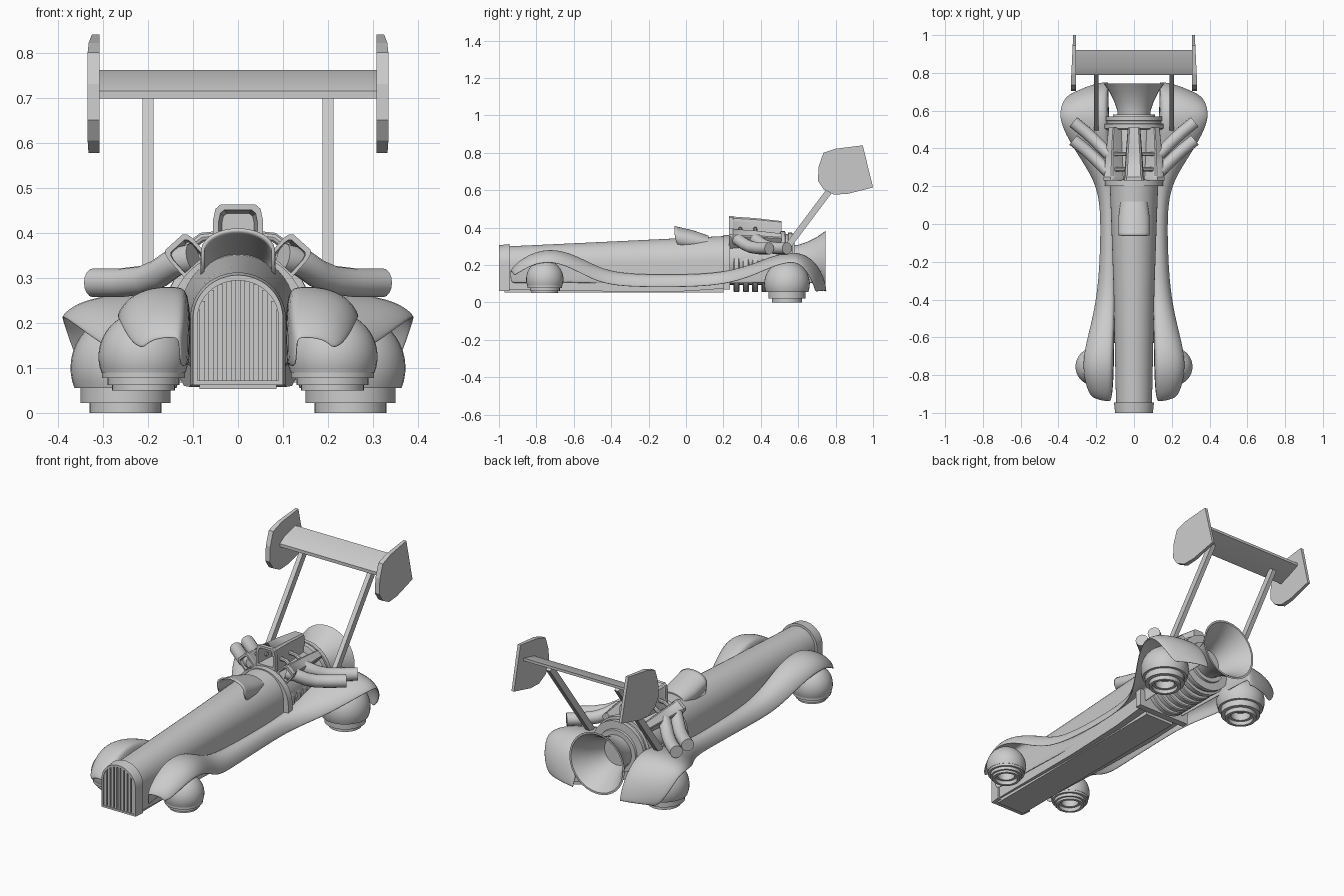
import bpy, bmesh, math
from mathutils import Vector, Matrix

if "Cube" in bpy.data.objects:
    bpy.data.objects.remove(bpy.data.objects["Cube"])

def make(name, verts, faces, mirror=False, angle=35, smooth=True):
    me = bpy.data.meshes.new(name)
    me.from_pydata([tuple(v) for v in verts], [], faces)
    bm = bmesh.new()
    bm.from_mesh(me)
    bmesh.ops.recalc_face_normals(bm, faces=bm.faces)
    bm.to_mesh(me)
    bm.free()
    ob = bpy.data.objects.new(name, me)
    bpy.context.collection.objects.link(ob)
    if mirror:
        ob.modifiers.new("mirror", 'MIRROR')
    if smooth:
        bpy.ops.object.select_all(action='DESELECT')
        ob.select_set(True)
        bpy.context.view_layer.objects.active = ob
        bpy.ops.object.shade_smooth_by_angle(angle=math.radians(angle))
    return ob

def loft(name, rings, closed=True, caps=(True, True), **kw):
    n = len(rings[0])
    verts = [p for r in rings for p in r]
    faces = []
    for i in range(len(rings) - 1):
        for j in range(n if closed else n - 1):
            k = (j + 1) % n
            faces.append((i*n + j, i*n + k, (i+1)*n + k, (i+1)*n + j))
    if caps[0]:
        faces.append(tuple(range(n)))
    if caps[1]:
        faces.append(tuple(range(len(verts) - n, len(verts))))
    return make(name, verts, faces, **kw)

def lathe(name, profile, centre, axis='Z', n=32, **kw):
    """profile: (radius, distance along axis)"""
    c = Vector(centre)
    rings = []
    for r, t in profile:
        ring = []
        for k in range(n):
            a = 2 * math.pi * k / n
            u, v = r * math.cos(a), r * math.sin(a)
            ring.append(c + Vector((u, v, t) if axis == 'Z' else (u, t, v)))
        rings.append(ring)
    return loft(name, rings, **kw)

def tube(name, pts, r, n=16, **kw):
    pts = [Vector(p) for p in pts]
    rings = []
    for i, p in enumerate(pts):
        d = (pts[min(i+1, len(pts)-1)] - pts[max(i-1, 0)]).normalized()
        s = d.cross(Vector((0, 0, 1))).normalized()
        u = s.cross(d)
        rings.append([p + r * (math.cos(2*math.pi*k/n) * s + math.sin(2*math.pi*k/n) * u)
                      for k in range(n)])
    return loft(name, rings, **kw)

def arch(y, w, zb, zs, zt, n=24):
    arc = [(w * math.cos(math.pi*k/n), y, zs + (zt - zs) * math.sin(math.pi*k/n))
           for k in range(n + 1)]
    return [(w, y, zb)] + arc + [(-w, y, zb)]

def box(name, x0, x1, y0, y1, z0, z1, **kw):
    return loft(name, [[(x0, y, z0), (x1, y, z0), (x1, y, z1), (x0, y, z1)]
                       for y in (y0, y1)], smooth=False, **kw)

# Long arched fuselage and floor
loft("body", [arch(-.95, .095, .07, .2, .3), arch(-.35, .108, .058, .21, .328),
              arch(0, .12, .06, .215, .345), arch(.21, .128, .075, .22, .355)])
box("floor_pan", -.085, .085, -.97, .2, .053, .075)

# Nose shell with recessed vertical grille
loft("nose_shell", [arch(-.945, .106, .062, .21, .312), arch(-1, .1, .062, .21, .306),
                    arch(-1, .09, .072, .21, .294), arch(-.975, .09, .072, .21, .294)])
for i in range(9):
    x = -.08 + .02 * i
    top = .21 + .084 * math.sqrt(max(0, 1 - (abs(x) / .09) ** 2))
    box("grille_bar", x - .007, x + .007, -.996, -.97, .07, top)

# Hooded air scoop on top of the fuselage
hood = loft("cockpit_hood", [arch(-.06, .082, .345, .36, .41), arch(-.045, .083, .31, .35, .405),
                             arch(.04, .082, .3, .33, .385), arch(.12, .07, .3, .32, .357)],
            closed=False, caps=(False, True))
m = hood.modifiers.new("shell", 'SOLIDIFY')
m.thickness, m.offset = .008, -1

# Sweeping fenders: y, inner x, outer x, crest z, lip z, outer sweep
stations = [
    (-.94, .13, .21, .165, .14, -.02), (-.9, .118, .24, .215, .155, 0),
    (-.8, .112, .268, .272, .212, 0), (-.7, .11, .268, .281, .215, 0),
    (-.6, .108, .245, .252, .175, 0), (-.5, .106, .22, .2, .12, 0),
    (-.4, .105, .2, .16, .09, 0), (-.25, .105, .182, .145, .08, 0),
    (0, .11, .174, .145, .08, 0), (.15, .115, .184, .153, .09, 0),
    (.25, .12, .222, .17, .107, 0), (.35, .125, .285, .198, .138, 0),
    (.45, .13, .35, .24, .185, 0), (.55, .135, .395, .266, .218, 0),
    (.63, .138, .39, .258, .205, .015), (.7, .14, .37, .205, .14, .04),
    (.735, .14, .34, .13, .085, .05), (.75, .14, .31, .06, .055, .06)]
rows = []
for y, xi, xo, zc, zo, k in stations:
    w, d = xo - xi, zc - zo
    rows.append([(xi, y, min(.1, zc - .01)), (xi, y, zc - .15 * d), (xi + .12 * w, y, zc),
                 (xi + .5 * w, y - .25 * k, zc), (xi + .85 * w, y - .72 * k, zc - .35 * d),
                 (xo, y - k, zo)])
fender = loft("fender", rows, closed=False, caps=(False, False), mirror=True, angle=60)
m = fender.modifiers.new("shell", 'SOLIDIFY')
m.thickness, m.offset = .01, 0
m = fender.modifiers.new("round", 'SUBSURF')
m.levels = m.render_levels = 2

# Hover pods: a ball with stepped rings and a hollow underside
def pod(name, x, y, zc, r, steps, bottom):
    low = math.asin((steps[0][1] - zc) / r)
    prof = [(max(.001, r * math.cos(a)), r * math.sin(a) + zc) for a in
            [math.pi/2 + (low - math.pi/2) * k / 14 for k in range(15)]]
    for i, (rad, z) in enumerate(steps):
        prof.append((rad, z))
        prof.append((rad, steps[i+1][1] if i + 1 < len(steps) else bottom))
    rl = steps[-1][0]
    prof += [(rl * .8, bottom), (rl * .8, bottom + .02), (rl * .62, bottom + .02),
             (rl * .62, bottom + .06)]
    lathe(name, prof, (x, y, 0), mirror=True)

pod("front_hover_pod", .21, -.755, .125, .1, [(.092, .09), (.08, .078), (.07, .062)], .05)
pod("rear_hover_pod", .25, .54, .1, .122, [(.1, .055), (.08, .022)], 0)

# Engine drum, collars and lower ribs
AX = (0, 0, .222)
lathe("engine_drum", [(.128, .2), (.128, .5), (.11, .58)], AX, 'Y')
loft("front_collar", [arch(.2, .155, .068, .2, .36), arch(.235, .155, .068, .2, .36)])
lathe("rear_collar", [(.145, .5), (.16, .505), (.16, .53), (.145, .532), (.145, .545),
                      (.152, .547), (.152, .568), (.11, .57)], AX, 'Y')
for y in (.27, .32, .37, .42, .47):
    lathe("engine_rib", [(.13, y - .016), (.135, y - .012), (.135, y + .012), (.13, y + .016)],
          (0, 0, .19), 'Y')

# Hollow jet nozzle
lathe("jet_nozzle", [(.085, .56), (.088, .6), (.105, .65), (.13, .7), (.162, .745), (.152, .745),
                     (.12, .7), (.095, .65), (.075, .6), (.07, .575)], (0, 0, .22), 'Y')

# Engine intakes arranged around the drum
def intake(name, angle, w, r1, mirror):
    rot = Matrix.Rotation(math.radians(angle), 3, 'Y')
    def ring(y, hw, lo, hi):
        c = hw * .3
        pts = [(-hw, lo), (hw, lo), (hw, hi - 2*c), (hw - c*.3, hi - c*.6), (hw - c, hi),
               (c - hw, hi), (c*.3 - hw, hi - c*.6), (-hw, hi - 2*c)]
        return [rot @ Vector((x, y, z)) + Vector(AX) for x, z in pts]
    loft(name, [ring(.51, w * .6, .09, r1 - .028), ring(.37, w * .8, .09, r1 - .012),
                ring(.255, w * .93, .09, r1 - .004), ring(.25, w, .09, r1),
                ring(.23, w, .1, r1), ring(.23, w * .78, .145, r1 - .012),
                ring(.33, w * .65, .145, r1 - .02)], mirror=mirror)

intake("centre_intake", 0, .055, .241, False)
intake("side_intake", 42, .036, .212, True)
for y in (.29, .37):
    tube("intake_link", [(.03, y, .395), (.08, y, .39), (.12, y, .36)], .011, n=10, mirror=True)

# Exhaust pipes
for y in (.29, .385):
    tube("exhaust_pipe", [(.1, y - .03, .345), (.14, y - .01, .335), (.175, y + .025, .31),
                          (.21, y + .06, .295), (.26, y + .105, .289), (.322, y + .155, .289)],
         .032, mirror=True)

# Rear wing on two struts, with end plates
loft("wing_blade", [[(x, .79, .698), (x, .79, .715), (x, .83, .74), (x, .92, .762),
                     (x, .92, .748), (x, .84, .715)] for x in (-.312, .312)], angle=20)
plate = [(.705, .65), (.71, .73), (.735, .8), (.8, .822), (.945, .84), (1, .615), (.86, .58),
         (.79, .577), (.735, .605)]
loft("wing_end_plate", [[(.308, y, z) for y, z in plate],
                        [(.322 + .012 * min(1, max(0, (1 - y) / .25)), y, z)
                         for y, z in plate]], mirror=True, smooth=False)
loft("wing_strut", [[(.2 + sx * .012, y + sy * .014, z - sy * .01)
                     for sx, sy in ((-1, -1), (1, -1), (1, 1), (-1, 1))]
                    for y, z in ((.51, .255), (.855, .715))], mirror=True, smooth=False)
